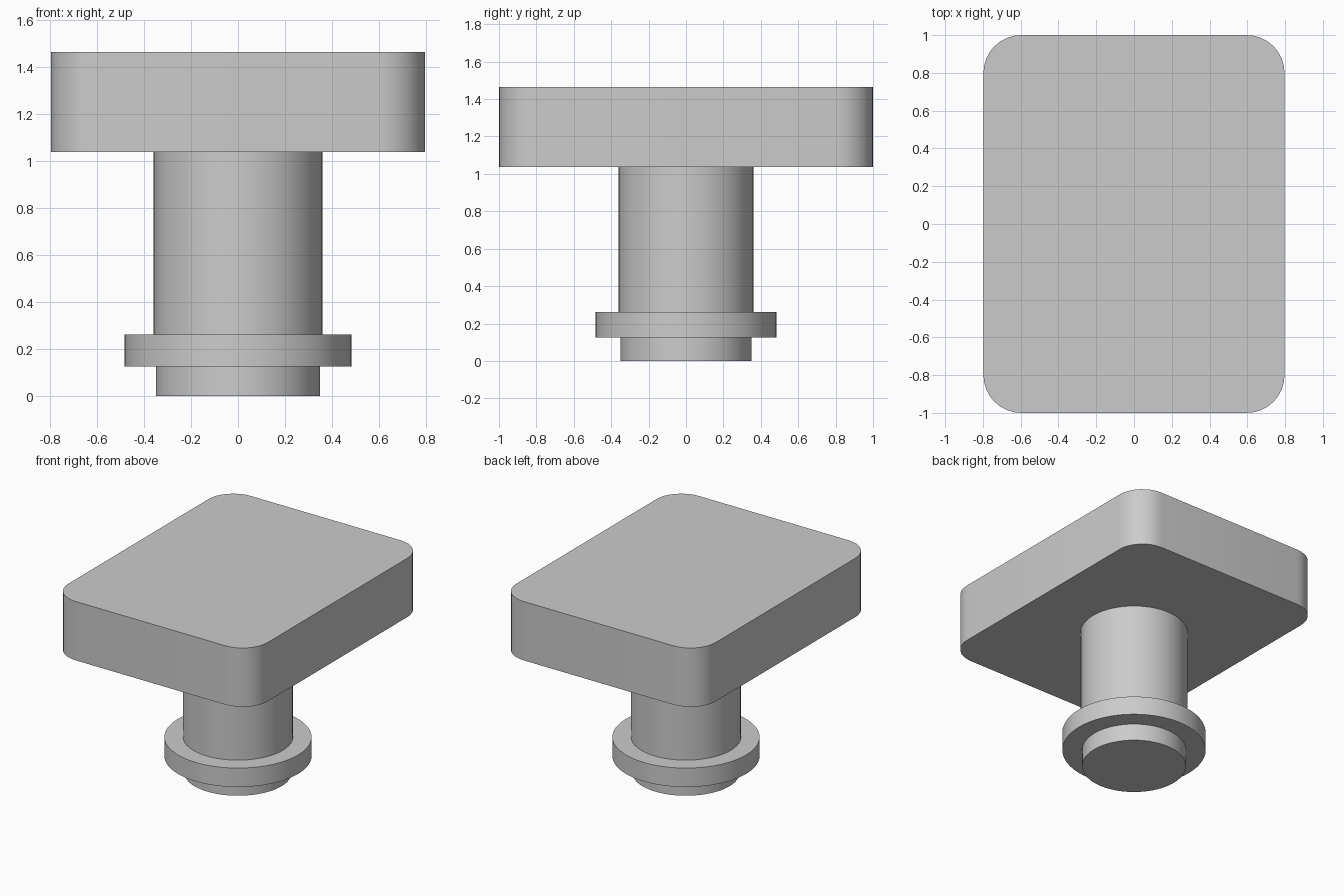
import bpy, bmesh, math

cube = bpy.data.objects.get("Cube")
if cube:
    bpy.data.objects.remove(cube, do_unlink=True)

# One plain grey for every part
grey = bpy.data.materials.new("plain_grey")
grey.use_nodes = True
colour = (0.6, 0.6, 0.6, 1.0)
grey.diffuse_color = colour
grey.node_tree.nodes["Principled BSDF"].inputs["Base Color"].default_value = colour


def finish(obj):
    obj.data.materials.append(grey)
    bpy.ops.object.select_all(action="DESELECT")
    obj.select_set(True)
    bpy.context.view_layer.objects.active = obj
    bpy.ops.object.shade_smooth_by_angle(angle=math.radians(30))


def lathe(name, profile, segments=64):
    """Spin a (radius, height) profile around z; the ends lie on the axis."""
    bm = bmesh.new()
    verts = [bm.verts.new((r, 0, z)) for r, z in profile]
    edges = [bm.edges.new(pair) for pair in zip(verts, verts[1:])]
    bmesh.ops.spin(bm, geom=verts + edges, cent=(0, 0, 0), axis=(0, 0, 1),
                   angle=math.tau, steps=segments)
    bmesh.ops.remove_doubles(bm, verts=bm.verts[:], dist=0.0001)
    bmesh.ops.recalc_face_normals(bm, faces=bm.faces[:])
    mesh = bpy.data.meshes.new(name)
    bm.to_mesh(mesh)
    bm.free()
    obj = bpy.data.objects.new(name, mesh)
    bpy.context.collection.objects.link(obj)
    finish(obj)


def rounded_slab(name, half_x, half_y, bottom, top, radius, steps=8):
    """Extrude a rectangle with rounded corners."""
    bm = bmesh.new()
    outline = []
    for corner, (sx, sy) in enumerate([(1, 1), (-1, 1), (-1, -1), (1, -1)]):
        for i in range(steps + 1):
            a = (corner + i / steps) * math.pi / 2
            outline.append(bm.verts.new((sx * (half_x - radius) + radius * math.cos(a),
                                         sy * (half_y - radius) + radius * math.sin(a),
                                         bottom)))
    face = bm.faces.new(outline)
    raised = bmesh.ops.extrude_face_region(bm, geom=[face], use_keep_orig=True)["geom"]
    bmesh.ops.translate(bm, vec=(0, 0, top - bottom),
                        verts=[g for g in raised if isinstance(g, bmesh.types.BMVert)])
    bmesh.ops.recalc_face_normals(bm, faces=bm.faces[:])
    mesh = bpy.data.meshes.new(name)
    bm.to_mesh(mesh)
    bm.free()
    obj = bpy.data.objects.new(name, mesh)
    bpy.context.collection.objects.link(obj)
    finish(obj)


# Stepped stem: foot, collar and shaft
lathe("stepped_stem", [(0, 0), (0.35, 0), (0.35, 0.125), (0.483, 0.125), (0.483, 0.262),
                       (0.36, 0.262), (0.36, 1.038), (0, 1.038)])

# Rounded head plate
rounded_slab("head_plate", 0.797, 1.0, 1.038, 1.464, 0.2)
